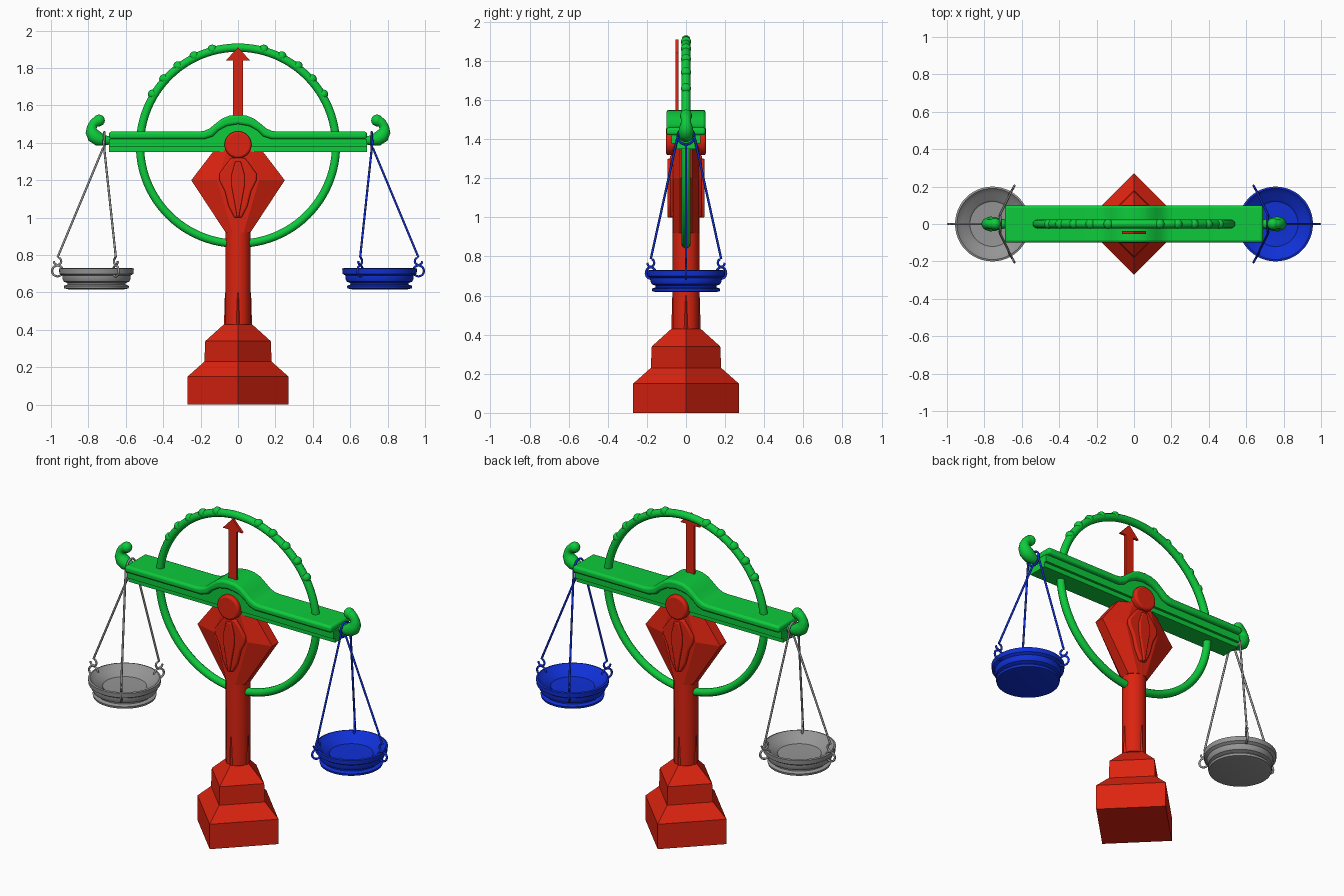
import bpy, bmesh, math
from mathutils import Vector

old = bpy.data.objects.get("Cube")
if old:
    bpy.data.objects.remove(old, do_unlink=True)


def material(name, rgb):
    m = bpy.data.materials.new(name)
    m.use_nodes = True
    m.diffuse_color = (*rgb, 1)
    m.node_tree.nodes["Principled BSDF"].inputs["Base Color"].default_value = (*rgb, 1)
    return m


RED = material("red", (0.72, 0.017, 0.005))
GREEN = material("green", (0.004, 0.60, 0.045))
BLUE = material("blue", (0.005, 0.03, 0.68))
GREY = material("grey", (0.30, 0.30, 0.30))


def add(name, mesh, mat, smooth=35):
    mesh.materials.clear()
    mesh.materials.append(mat)
    ob = bpy.data.objects.new(name, mesh)
    bpy.context.collection.objects.link(ob)
    if smooth:
        bpy.ops.object.select_all(action="DESELECT")
        ob.select_set(True)
        bpy.context.view_layer.objects.active = ob
        bpy.ops.object.shade_smooth_by_angle(angle=math.radians(smooth))
    return ob


def finish(name, bm, mat, smooth=35):
    bmesh.ops.remove_doubles(bm, verts=bm.verts, dist=1e-5)
    bmesh.ops.recalc_face_normals(bm, faces=bm.faces)
    mesh = bpy.data.meshes.new(name)
    bm.to_mesh(mesh)
    bm.free()
    return add(name, mesh, mat, smooth)


def prism(name, pts, y0, y1, mat, bevel=0, smooth=35):
    """Front outline extruded through y."""
    bm = bmesh.new()
    face = bm.faces.new([bm.verts.new((x, y0, z)) for x, z in pts])
    ext = bmesh.ops.extrude_face_region(bm, geom=[face])["geom"]
    for v in ext:
        if isinstance(v, bmesh.types.BMVert):
            v.co.y = y1
    ob = finish(name, bm, mat, smooth)
    if bevel:
        mod = ob.modifiers.new("soft_edges", "BEVEL")
        mod.width, mod.segments = bevel, 3
        mod.limit_method = "ANGLE"
        mod.angle_limit = math.radians(50)
    return ob


def loft(name, rings, mat, smooth=35):
    bm = bmesh.new()
    loops = [[bm.verts.new(p) for p in ring] for ring in rings]
    n = len(loops[0])
    for a, b in zip(loops, loops[1:]):
        for i in range(n):
            j = (i + 1) % n
            bm.faces.new((a[i], a[j], b[j], b[i]))
    bm.faces.new(loops[0])
    bm.faces.new(loops[-1])
    return finish(name, bm, mat, smooth)


def lathe(name, profile, sides, mat, cx=0, smooth=35):
    turn = [math.tau * i / sides for i in range(sides)]
    return loft(name, [[(cx + r * math.cos(a), r * math.sin(a), z) for a in turn]
                       for r, z in profile], mat, smooth)


def tube(name, pts, radius, mat, closed=False, radii=None, res=3):
    cu = bpy.data.curves.new(name, "CURVE")
    cu.dimensions = "3D"
    cu.bevel_depth, cu.bevel_resolution, cu.use_fill_caps = radius, res, True
    sp = cu.splines.new("POLY")
    sp.points.add(len(pts) - 1)
    sp.use_cyclic_u = closed
    for i, p in enumerate(pts):
        sp.points[i].co = (*p, 1)
        sp.points[i].radius = radii[i] if radii else 1
    tmp = bpy.data.objects.new(name + "_path", cu)
    bpy.context.collection.objects.link(tmp)
    dg = bpy.context.evaluated_depsgraph_get()
    mesh = bpy.data.meshes.new_from_object(tmp.evaluated_get(dg))
    bpy.data.objects.remove(tmp, do_unlink=True)
    return add(name, mesh, mat, 60)


def ball(name, co, r, mat):
    bm = bmesh.new()
    bmesh.ops.create_uvsphere(bm, u_segments=16, v_segments=10, radius=r)
    bmesh.ops.translate(bm, verts=bm.verts, vec=co)
    return finish(name, bm, mat, 60)


def circle(center, u, v, r, n):
    return [Vector(center) + (Vector(u) * math.cos(math.tau * i / n)
            + Vector(v) * math.sin(math.tau * i / n)) * r for i in range(n)]


def mirrored(half):
    """Right half outline, top to bottom, closed over x = 0."""
    return half + [(-x, z) for x, z in reversed(half) if x > 0]


# Stepped pedestal and column
lathe("pedestal", [(0.27, 0), (0.27, 0.15), (0.18, 0.23), (0.175, 0.34),
                   (0.075, 0.43), (0.07, 0.6)], 4, RED, smooth=0)
lathe("column", [(0.068, 0.43), (0.068, 1.0)], 12, RED)

# Flared head of the column
def head_ring(w, z, edge):
    flat = w * 0.45
    quarter = [(w, edge), (flat, 0.066)]
    half = quarter + [(-x, y) for x, y in reversed(quarter)]
    return [(x, y, z) for x, y in half] + [(-x, -y, z) for x, y in half]


loft("column_head", [head_ring(0.066, 0.92, 0.03), head_ring(0.25, 1.2, 0.03),
                     head_ring(0.12, 1.37, 0.03)], RED, smooth=0)

# Relief ornament on both faces, topped by the pivot disc
leaf = [(0.035, 1.32), (0.06, 1.29), (0.1, 1.235), (0.1, 1.2), (0.07, 1.14),
        (0.05, 1.06), (0.02, 1.0)]
drop = [(0.015, 1.30), (0.035, 1.23), (0.035, 1.17), (0.015, 1.06), (0.005, 1.0)]
prism("relief_leaf", mirrored(leaf), -0.082, 0.082, RED, 0.01)
prism("relief_drop", mirrored(drop), -0.094, 0.094, RED, 0.008)
disc = [(0.072 * math.cos(a * math.tau / 32), 1.39 + 0.072 * math.sin(a * math.tau / 32))
        for a in range(32)]
prism("pivot_disc", disc, -0.102, 0.102, RED, 0.012)

# Beam: arched top flange over a stepped web
top = [(0, 1.55), (0.045, 1.546), (0.085, 1.53), (0.12, 1.503), (0.15, 1.478),
       (0.18, 1.464), (0.21, 1.46), (0.69, 1.46)]
under = [(0.69, 1.42), (0.18, 1.42), (0.135, 1.435), (0.105, 1.465), (0.06, 1.49), (0, 1.5)]
flange = top + under + [(-x, z) for x, z in reversed(under[:-1])] \
    + [(-x, z) for x, z in reversed(top[1:])]
prism("beam_flange", flange, -0.1, 0.1, GREEN, 0.014)
for name, low, depth in (("beam_web", 1.378, 0.075), ("beam_keel", 1.35, 0.06)):
    half = list(reversed(under)) + [(0.69, low)]
    prism(name, mirrored(half), -depth, depth, GREEN)

# Pointer needle
prism("pointer", mirrored([(0, 1.91), (0.065, 1.84), (0.027, 1.84), (0.027, 1.47)]),
      -0.053, -0.038, RED, smooth=0)

# Large ring with beads along its upper arc
RING_Z = 1.385
tube("ring", circle((0, 0, RING_Z), (1, 0, 0), (0, 0, 1), 0.524, 96), 0.023, GREEN, True)
for step in range(5):
    a = math.radians(31 + 11 * step)
    for s in (-1, 1):
        ball("ring_bead", (s * 0.532 * math.cos(a), 0, RING_Z + 0.532 * math.sin(a)),
             0.026, GREEN)

# Pan cross-section: underside, grooved rim, then the dished inside
PAN = [(0, 0.617), (0.15, 0.617), (0.172, 0.622), (0.175, 0.635), (0.155, 0.642),
       (0.155, 0.65), (0.175, 0.658), (0.182, 0.672), (0.182, 0.69), (0.198, 0.70),
       (0.2, 0.727), (0.19, 0.73), (0.165, 0.705), (0.13, 0.69), (0.12, 0.68), (0, 0.675)]

for s, side, mat in ((1, "left", BLUE), (-1, "right", GREY)):
    # Curled finial at the beam end
    path = [(0.67, 1.415), (0.71, 1.412), (0.745, 1.42), (0.77, 1.437), (0.782, 1.46),
            (0.782, 1.482), (0.772, 1.502), (0.757, 1.514), (0.74, 1.516)]
    tube(side + "_finial", [(s * x, 0, z) for x, z in path], 0.036, GREEN, res=5,
         radii=[0.6, 0.75, 1.05, 1.1, 0.95, 0.75, 0.7, 0.8, 0.8])
    ball(side + "_finial_knob", (s * 0.743, 0, 1.52), 0.031, GREEN)
    tube(side + "_hanger_loop", circle((s * 0.715, 0, 1.415), (0, 1, 0), (0, 0, 1), 0.042, 24),
         0.006, mat, True)

    # Pan with three rings, hooks and cords
    cx = s * 0.757
    lathe(side + "_pan", PAN, 48, mat, cx)
    for k in range(3):
        a = math.tau * k / 3
        out = Vector((s * math.cos(a), math.sin(a), 0))
        eye = Vector((cx, 0, 0.715)) + out * 0.208
        tube(side + "_pan_ring", circle(eye, out, (0, 0, 1), 0.029, 20), 0.006, mat, True)
        hook_at = eye + Vector((0, 0, 0.052))
        hook = circle(hook_at, out, (0, 0, 1), 0.02, 16)
        tube(side + "_hook", hook[5:] + hook[:1], 0.006, mat)
        start = Vector((s * 0.72, 0.042 * math.sin(a) / 0.866, 1.375 if k == 0 else 1.415))
        tube(side + "_cord", [start, hook_at + Vector((0, 0, 0.02))], 0.006, mat)
